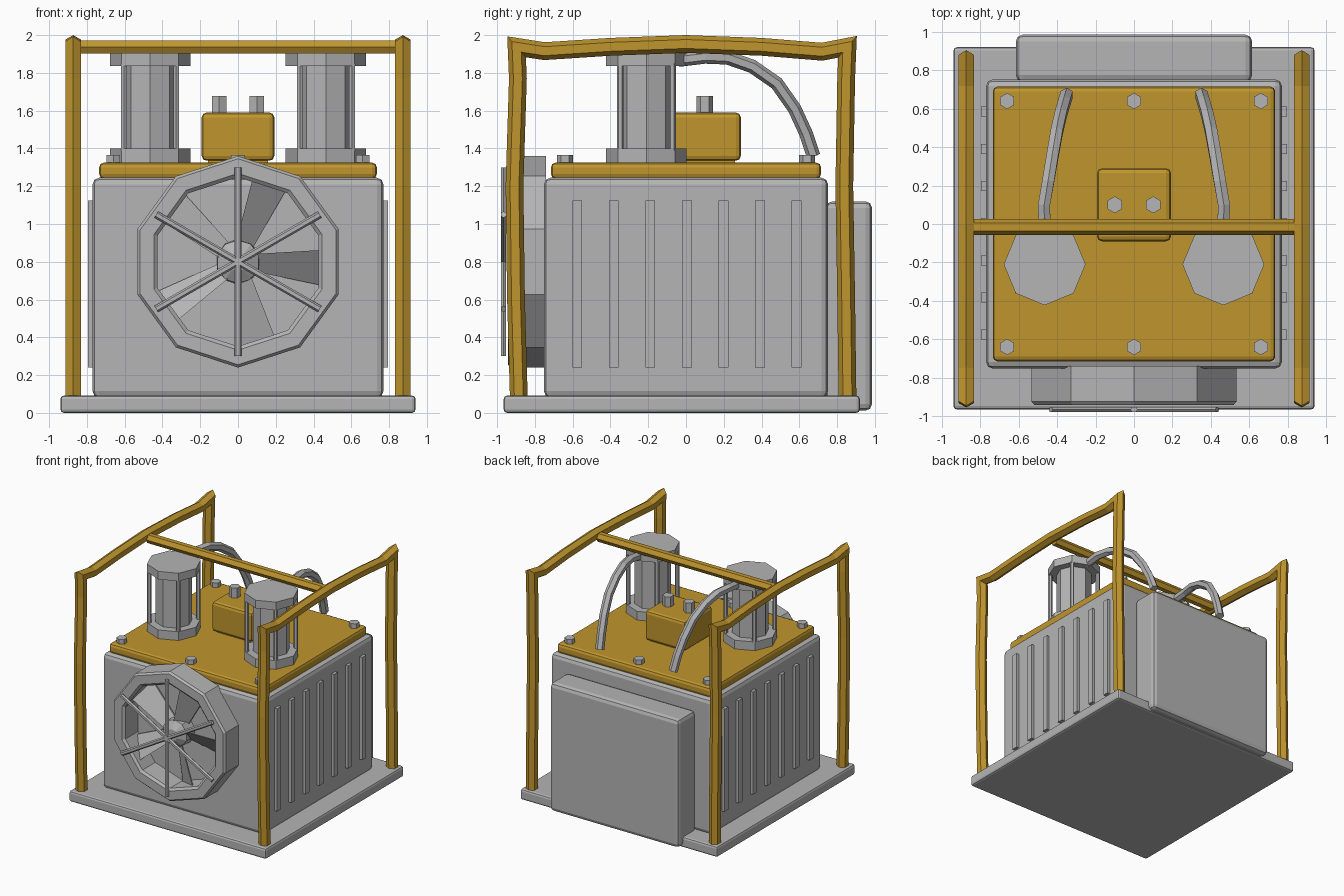
import bpy, bmesh, math
from mathutils import Vector, Matrix

if "Cube" in bpy.data.objects:
    bpy.data.objects.remove(bpy.data.objects["Cube"])


def material(name, rgb):
    m = bpy.data.materials.new(name)
    m.diffuse_color = (*rgb, 1)
    m.use_nodes = True
    m.node_tree.nodes["Principled BSDF"].inputs["Base Color"].default_value = m.diffuse_color
    return m


GREY = material("machine grey", (0.46, 0.46, 0.46))
YELLOW = material("mustard yellow", (0.53, 0.305, 0.027))


def finish(name, bm, mat):
    bmesh.ops.recalc_face_normals(bm, faces=bm.faces)
    me = bpy.data.meshes.new(name)
    bm.to_mesh(me)
    bm.free()
    me.materials.append(mat)
    ob = bpy.data.objects.new(name, me)
    bpy.context.collection.objects.link(ob)
    return ob


def box(name, lo, hi, mat, bevel=0.0, segments=2):
    bm = bmesh.new()
    bmesh.ops.create_cube(bm, size=1)
    for v in bm.verts:
        v.co = [(l + h) / 2 + c * (h - l) for l, h, c in zip(lo, hi, v.co)]
    if bevel:
        bmesh.ops.bevel(bm, geom=bm.edges[:], offset=bevel, segments=segments,
                        profile=0.5, affect='EDGES')
    return finish(name, bm, mat)


def prism(name, x, y, z0, z1, r, sides, mat, turn=0.0):
    """Upright prism with a vertex towards +y (plus turn)."""
    bm = bmesh.new()
    rings = [[bm.verts.new((x + r * math.sin(turn + math.tau * i / sides),
                            y + r * math.cos(turn + math.tau * i / sides), z))
              for i in range(sides)] for z in (z0, z1)]
    for i in range(sides):
        j = (i + 1) % sides
        bm.faces.new((rings[0][i], rings[0][j], rings[1][j], rings[1][i]))
    for ring in rings:
        bm.faces.new(ring)
    return finish(name, bm, mat)


def tube(name, pts, r, sides, mat, ref=(1, 0, 0)):
    """Mitred tube along a path lying roughly square to ref."""
    pts = [Vector(p) for p in pts]
    bm, rings = bmesh.new(), []
    for k, p in enumerate(pts):
        a = (p - pts[k - 1]).normalized() if k else (pts[1] - p).normalized()
        b = (pts[k + 1] - p).normalized() if k < len(pts) - 1 else a
        t = (a + b).normalized()
        side = (Vector(ref) - t * t.dot(Vector(ref))).normalized()
        up = t.cross(side) / max(0.5, t.dot(a))
        rings.append([bm.verts.new(p + r * (side * math.sin(w) + up * math.cos(w)))
                      for w in (math.tau * i / sides for i in range(sides))])
    for ra, rb in zip(rings, rings[1:]):
        for i in range(sides):
            j = (i + 1) % sides
            bm.faces.new((ra[i], ra[j], rb[j], rb[i]))
    bm.faces.new(rings[0])
    bm.faces.new(rings[-1])
    return finish(name, bm, mat)


def lathe_front(name, profile, sides, mat, centre_z, closed=True):
    """Faceted ring around the front-back axis; profile holds (radius, y)."""
    bm = bmesh.new()
    cols = [[bm.verts.new((r * math.sin(w), y, centre_z + r * math.cos(w)))
             for r, y in profile]
            for w in (math.tau * i / sides for i in range(sides))]
    n = len(profile)
    for i in range(sides):
        a, b = cols[i], cols[(i + 1) % sides]
        for k in range(n if closed else n - 1):
            m = (k + 1) % n
            bm.faces.new((a[k], a[m], b[m], b[k]))
    if not closed:
        bm.faces.new([c[0] for c in cols])
        bm.faces.new([c[-1] for c in cols])
    return finish(name, bm, mat)


# Base, housing, lid and rear panel
box("base_plate", (-0.94, -0.965, 0), (0.94, 0.92, 0.092), GREY, 0.018)
box("main_body", (-0.77, -0.752, 0.08), (0.77, 0.752, 1.245), GREY, 0.035)
box("lid", (-0.735, -0.715, 1.24), (0.735, 0.715, 1.325), YELLOW, 0.025)
box("rear_panel", (-0.615, 0.74, 0.012), (0.615, 0.985, 1.12), GREY, 0.035)

# Cooling ribs on both sides
for s in (-1, 1):
    for i in range(7):
        y = -0.576 + i * 0.1935
        xs = sorted((s * 0.74, s * 0.795))
        box("side_rib", (xs[0], y - 0.026, 0.24), (xs[1], y + 0.026, 1.125), GREY)

# Lid bolts
for x in (-0.66, 0, 0.66):
    for y in (-0.64, 0.64):
        prism("lid_bolt", x, y, 1.31, 1.365, 0.042, 6, GREY)

# Control box with two knobs
box("control_box", (-0.192, -0.09, 1.335), (0.192, 0.29, 1.59), YELLOW, 0.025)
box("control_box_foot", (-0.16, -0.06, 1.32), (0.16, 0.26, 1.345), YELLOW)
for x in (-0.1, 0.1):
    prism("knob", x, 0.1, 1.58, 1.677, 0.044, 6, GREY)

# Fan housing, hub and blades
FZ = 0.8
lathe_front("fan_housing", [(0.56, -0.74), (0.56, -0.925), (0.545, -0.942),
                            (0.468, -0.942), (0.448, -0.925), (0.448, -0.74)],
            10, GREY, FZ)
lathe_front("fan_hub", [(0.12, -0.745), (0.115, -0.86), (0.05, -0.9)],
            10, GREY, FZ, closed=False)
for i in range(5):
    bm = bmesh.new()
    corners = [(0.08, 0.045, -0.865), (0.435, 0.085, -0.895),
               (0.435, -0.1, -0.775), (0.08, -0.045, -0.79)]
    front = [bm.verts.new((u, y, v)) for u, v, y in corners]
    back = [bm.verts.new((u, y + 0.012, v)) for u, v, y in corners]
    bm.faces.new(front)
    bm.faces.new(back)
    for k in range(4):
        m = (k + 1) % 4
        bm.faces.new((front[k], front[m], back[m], back[k]))
    turn = Matrix.Rotation(math.radians(3 + 72 * i), 4, 'Y')
    bmesh.ops.transform(bm, matrix=Matrix.Translation((0, 0, FZ)) @ turn, verts=bm.verts)
    finish("fan_blade", bm, GREY)

# Guard rods across the fan
for i in range(3):
    w = math.radians(60 * i)
    d = Vector((math.sin(w), 0, math.cos(w))) * 0.5
    c = Vector((0, -0.966, FZ))
    rod = tube("guard_rod", [c - d, c + d], 0.019, 6, GREY, ref=(0, 1, 0))
    for v in rod.data.vertices:
        v.co.y = c.y + (v.co.y - c.y) * 0.8

for s in (-1, 1):
    # Cylinder with flanges and tie rods
    cx, cy = s * 0.465, -0.21
    prism("cylinder_barrel", cx, cy, 1.39, 1.85, 0.145, 8, GREY)
    prism("cylinder_foot", cx, cy, 1.32, 1.4, 0.213, 8, GREY)
    prism("cylinder_cap", cx, cy, 1.836, 1.905, 0.213, 8, GREY)
    for q in range(4):
        w = math.radians(45 + 90 * q)
        prism("tie_rod", cx + 0.195 * math.cos(w), cy + 0.195 * math.sin(w),
              1.39, 1.85, 0.018, 6, GREY)

    # Hose from cylinder to lid
    hose = [(0.465, -0.04, 1.868), (0.468, 0.1, 1.885), (0.447, 0.22, 1.88),
            (0.425, 0.35, 1.835), (0.402, 0.48, 1.745), (0.38, 0.575, 1.61),
            (0.362, 0.635, 1.48), (0.35, 0.675, 1.36)]
    tube("hose", [(s * x, y, z) for x, y, z in hose], 0.036, 6, GREY)

    # Slightly bent carrying frame
    path = [(-0.885, 0.08), (-0.9, 0.6), (-0.908, 1.2), (-0.89, 1.77),
            (-0.897, 1.938), (-0.75, 1.915), (-0.4, 1.938), (0, 1.953),
            (0.4, 1.938), (0.72, 1.912), (0.855, 1.938), (0.848, 1.77),
            (0.838, 1.2), (0.848, 0.6), (0.855, 0.08)]
    tube("side_frame", [(s * 0.873, y, z) for y, z in path], 0.047, 6, YELLOW)

# Cross bar joining the frames
tube("cross_bar", [(-0.84, -0.015, 1.937), (0.84, -0.015, 1.937)], 0.041, 6,
     YELLOW, ref=(0, 0, 1))
